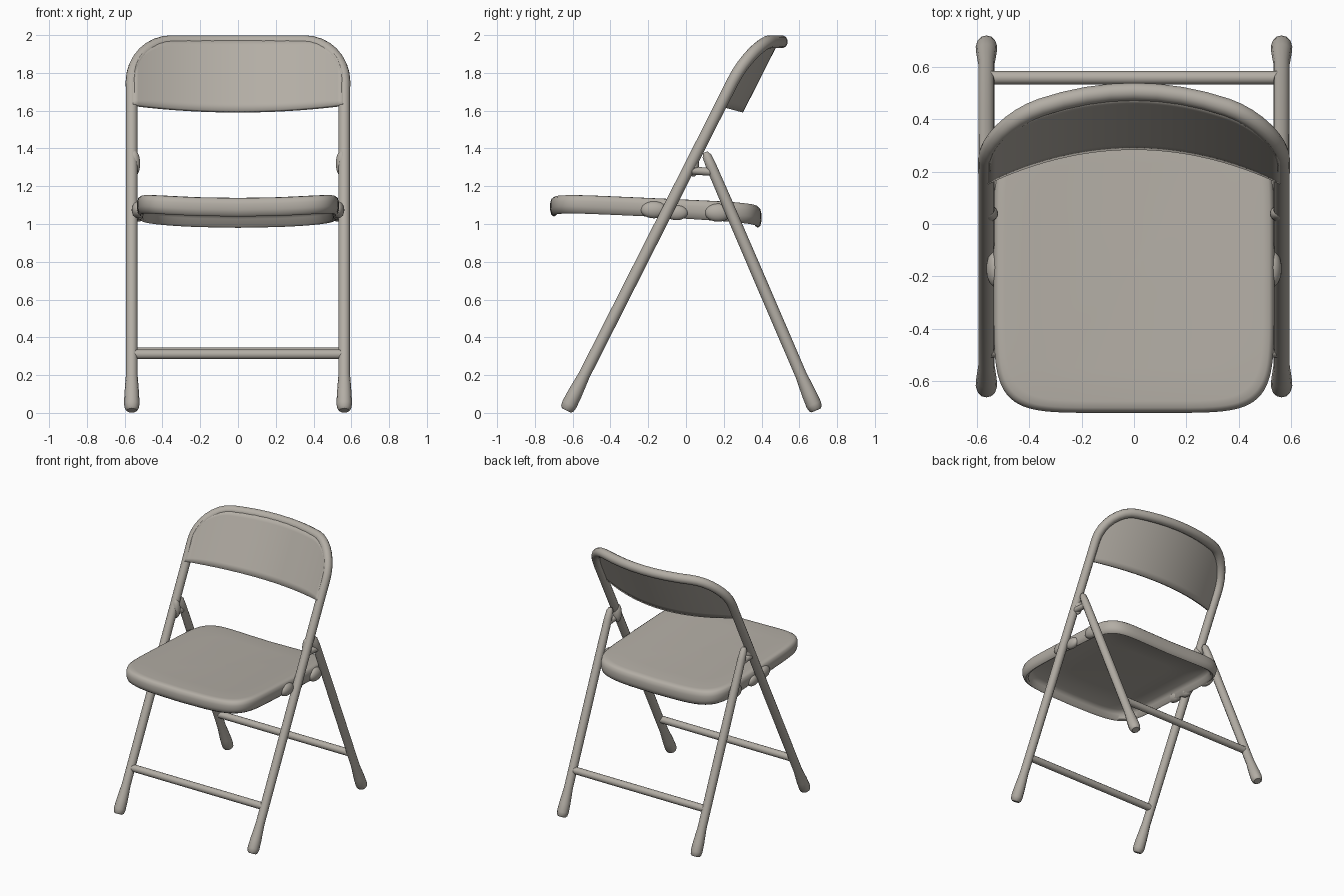
import bpy, bmesh, math

cube = bpy.data.objects.get("Cube")
if cube:
    bpy.data.objects.remove(cube, do_unlink=True)

paint = bpy.data.materials.new("warm_grey_paint")
paint.use_nodes = True
colour = (0.45, 0.42, 0.375, 1)
paint.diffuse_color = colour
paint.node_tree.nodes["Principled BSDF"].inputs["Base Color"].default_value = colour

SIDE = 0.5625          # x of the leg tubes
TOP, CORNER = 1.965, 0.21  # height and bend radius of the back frame


def finish(obj):
    """Apply the paint and smooth shading."""
    obj.data.materials.clear()
    obj.data.materials.append(paint)
    bpy.ops.object.select_all(action='DESELECT')
    obj.select_set(True)
    bpy.context.view_layer.objects.active = obj
    if obj.type == 'CURVE':
        bpy.ops.object.convert(target='MESH')
    bpy.ops.object.shade_smooth_by_angle(angle=math.radians(50))


def tube(name, points):
    """Round tube through (x, y, z, radius) points."""
    curve = bpy.data.curves.new(name, 'CURVE')
    curve.dimensions = '3D'
    curve.bevel_depth = 1
    curve.bevel_resolution = 4
    curve.use_fill_caps = True
    spline = curve.splines.new('POLY')
    spline.points.add(len(points) - 1)
    for p, (x, y, z, r) in zip(spline.points, points):
        p.co = (x, y, z, 1)
        p.radius = r
    obj = bpy.data.objects.new(name, curve)
    bpy.context.collection.objects.link(obj)
    finish(obj)


def mesh_object(name, bm):
    bmesh.ops.recalc_face_normals(bm, faces=bm.faces)
    data = bpy.data.meshes.new(name)
    bm.to_mesh(data)
    bm.free()
    obj = bpy.data.objects.new(name, data)
    bpy.context.collection.objects.link(obj)
    return obj


def ellipsoid(name, centre, size):
    bpy.ops.mesh.primitive_uv_sphere_add(segments=20, ring_count=12, location=centre)
    obj = bpy.context.object
    obj.name = name
    obj.scale = size
    finish(obj)


def front_y(z):
    return -0.64 + 0.506 * z


def rear_y(z):
    return 0.695 - 0.43 * z


def bow(x):
    return 0.15 * (1 - (x / SIDE) ** 2)


# Foot profile shared by all legs: height, radius
FOOT = [(0.013, 0.026), (0.022, 0.036), (0.045, 0.041), (0.1, 0.039), (0.2, 0.031)]

# Front frame: one bent tube, foot to foot over the top of the back
half = [(SIDE, front_y(z), z, r) for z, r in FOOT]
half += [(SIDE, front_y(z), z, 0.031) for z in (0.6, 1.1, 1.5, 1.62)]
for i in range(9):
    a = i / 8 * math.pi / 2
    x = SIDE - CORNER + CORNER * math.cos(a)
    z = TOP - CORNER + CORNER * math.sin(a)
    half.append((x, front_y(z) + bow(x), z, 0.032 + 0.003 * i / 8))
half += [(x, front_y(TOP) + bow(x), TOP, 0.035) for x in (0.27, 0.18, 0.09)]
middle = [(0, front_y(TOP) + bow(0), TOP, 0.035)]
tube("front_frame", half + middle + [(-x, y, z, r) for x, y, z, r in reversed(half)])

# Back panel: bowed sheet filling the bend of the frame
bm = bmesh.new()
COLS, ROWS = 40, 10
grid = []
for i in range(COLS + 1):
    x = -0.56 + 1.12 * i / COLS
    over = max(0, abs(x) - (SIDE - CORNER))
    high = TOP - CORNER + math.sqrt(CORNER ** 2 - over ** 2)
    low = 1.585 + 0.035 * (x / 0.56) ** 2
    column = []
    for j in range(ROWS + 1):
        z = low + (high - low) * j / ROWS
        column.append(bm.verts.new((x, front_y(z) + bow(x) - 0.02, z + 0.01)))
    grid.append(column)
for a, b in zip(grid, grid[1:]):
    for j in range(ROWS):
        bm.faces.new((a[j], b[j], b[j + 1], a[j + 1]))
panel = mesh_object("back_panel", bm)
solid = panel.modifiers.new("thickness", 'SOLIDIFY')
solid.thickness = 0.022
solid.offset = 0
finish(panel)

# Seat: dished pan with a rolled skirt, hollow underneath
bm = bmesh.new()
SEG = 96
SECTION = [(0.05, -0.03), (0.5, -0.03), (0.88, -0.035), (0.925, -0.06), (0.94, -0.092),
           (0.965, -0.1), (0.988, -0.09), (1, -0.065), (1, -0.035), (0.988, -0.013),
           (0.965, -0.003), (0.92, 0), (0.7, 0), (0.4, 0), (0.05, 0)]


def rounded(v):
    return math.copysign(abs(v) ** (1 / 3), v)


rings = []
for scale, drop in SECTION:
    ring = []
    for i in range(SEG):
        a = 2 * math.pi * i / SEG
        x = 0.535 * scale * rounded(math.cos(a))
        dy = 0.56 * scale * rounded(math.sin(a))
        z = 1.14 - 0.045 * dy - 0.025 * (1 - (x / 0.535) ** 2)
        depth = drop * (1 + 0.2 * max(0, dy))
        ring.append(bm.verts.new((x, dy - 0.16, z + depth)))
    rings.append(ring)
for a, b in zip(rings, rings[1:]):
    for i in range(SEG):
        k = (i + 1) % SEG
        bm.faces.new((a[i], a[k], b[k], b[i]))
bm.faces.new(rings[0])
bm.faces.new(rings[-1])
finish(mesh_object("seat", bm))

# Rear legs, folding links and hinges on both sides
for side, s in (("left", 1), ("right", -1)):
    x = s * SIDE
    leg = [(x, rear_y(z), z, r) for z, r in FOOT]
    leg += [(x, rear_y(z), z, r) for z, r in ((0.7, 0.031), (1.1, 0.03), (1.3, 0.028),
                                              (1.36, 0.024), (1.38, 0.012))]
    tube(side + "_rear_leg", leg)
    tube(side + "_link", [(x, front_y(1.28), 1.285, 0.021), (x, rear_y(1.28), 1.275, 0.021)])
    ellipsoid(side + "_link_rivet", (s * 0.55, 0.04, 1.32), (0.032, 0.03, 0.07))
    ellipsoid(side + "_front_hinge", (s * 0.528, -0.17, 1.075), (0.035, 0.07, 0.045))
    ellipsoid(side + "_middle_hinge", (s * 0.528, -0.05, 1.06), (0.03, 0.06, 0.04))
    ellipsoid(side + "_rear_hinge", (s * 0.528, 0.17, 1.06), (0.035, 0.07, 0.048))

# Cross bars between the legs
for name, y, z in (("front_crossbar", front_y(0.31), 0.31), ("rear_crossbar", rear_y(0.32), 0.32)):
    tube(name, [(-SIDE, y, z, 0.026), (SIDE, y, z, 0.026)])
